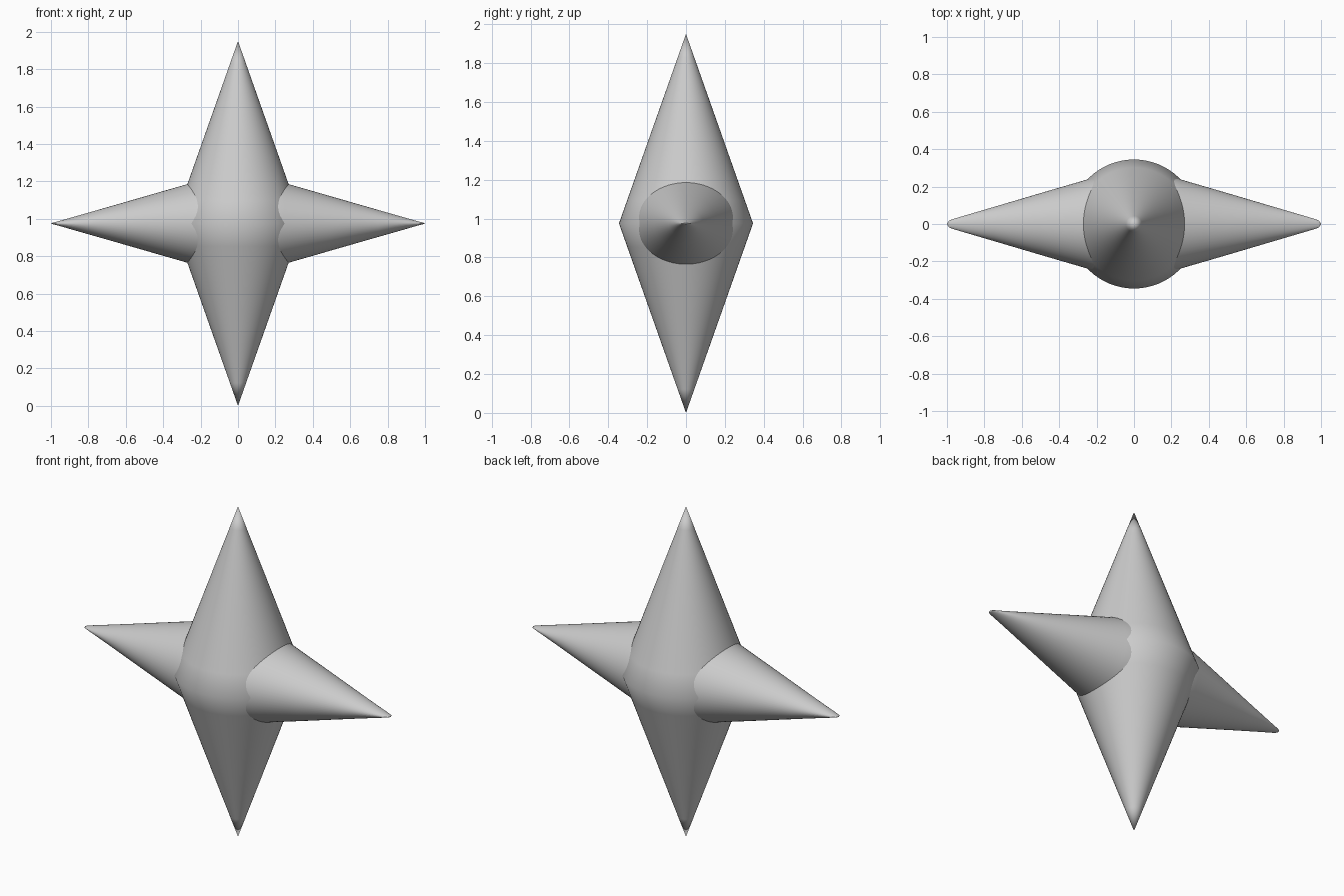
import bpy, math
from mathutils import Vector

if "Cube" in bpy.data.objects:
    bpy.data.objects.remove(bpy.data.objects["Cube"])

MID = 0.975
SEG = 64


def loft(name, profile, place):
    """Loft elliptical rings (t, ra, rb); the first and last entries are points."""
    verts = [place(profile[0][0], 0, 0)]
    for t, ra, rb in profile[1:-1]:
        for i in range(SEG):
            a = 2 * math.pi * i / SEG
            verts.append(place(t, ra * math.cos(a), rb * math.sin(a)))
    verts.append(place(profile[-1][0], 0, 0))
    rings, last = len(profile) - 2, len(verts) - 1
    faces = []
    for i in range(SEG):
        j = (i + 1) % SEG
        faces.append((0, 1 + j, 1 + i))
        for r in range(rings - 1):
            p, q = 1 + r * SEG, 1 + (r + 1) * SEG
            faces.append((p + i, p + j, q + j, q + i))
        p = 1 + (rings - 1) * SEG
        faces.append((p + i, p + j, last))
    mesh = bpy.data.meshes.new(name)
    mesh.from_pydata([Vector(v) for v in verts], [], faces)
    mesh.polygons.foreach_set("use_smooth", [True] * len(mesh.polygons))
    obj = bpy.data.objects.new(name, mesh)
    bpy.context.collection.objects.link(obj)
    return obj


# Tall round double cone
R = 0.345
steps = [i / 8 for i in range(-8, 9)]
loft("vertical_spindle", [(MID * s, R * (1 - abs(s)), R * (1 - abs(s))) for s in steps],
     lambda t, a, b: (a, b, MID + t))

# Crosswise double cone, slightly wider in depth, with narrow rounded tips
half = [(0, 0.312, 0.288), (0.25, 0.238, 0.216), (0.5, 0.165, 0.144),
        (0.75, 0.091, 0.072), (0.97, 0.026, 0.009), (0.99, 0.017, 0.004), (1.0, 0, 0)]
full = [(-t, a, b) for t, a, b in reversed(half[1:])] + half
loft("horizontal_spindle", full, lambda t, a, b: (t, a, MID + b))
